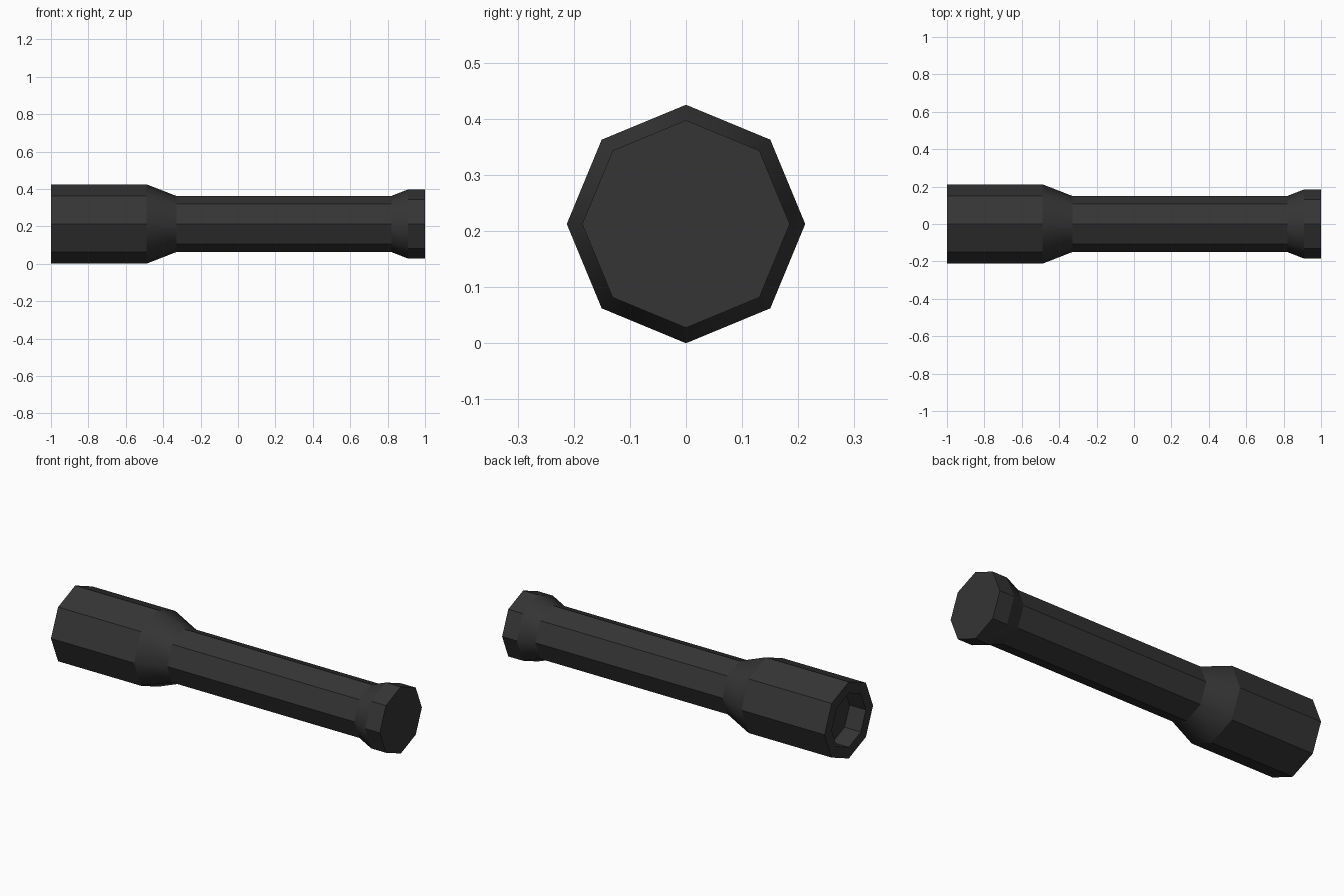
import bpy, bmesh, math

if "Cube" in bpy.data.objects:
    bpy.data.objects.remove(bpy.data.objects["Cube"])

SIDES, R = 8, 0.2125

black = bpy.data.materials.new("dark grey metal")
black.diffuse_color = (0.035, 0.035, 0.035, 1)
black.use_nodes = True
black.node_tree.nodes["Principled BSDF"].inputs["Base Color"].default_value = black.diffuse_color

# Profile along the barrel axis (x, radius): recessed bore, sleeve, taper, tube, flare, rim
profile = [(-0.90, 0.15), (-1.0, 0.15), (-1.0, R), (-0.49, R),
           (-0.33, 0.15), (0.82, 0.15), (0.91, 0.185), (1.0, 0.185)]
cones = {3, 5}  # smooth-shaded tapered bands

bm = bmesh.new()
rings = []
for x, r in profile:
    rings.append([bm.verts.new((x, r * math.cos(i * math.tau / SIDES),
                                R + r * math.sin(i * math.tau / SIDES)))
                  for i in range(SIDES)])
for k in range(len(rings) - 1):
    a, b = rings[k], rings[k + 1]
    for i in range(SIDES):
        j = (i + 1) % SIDES
        f = bm.faces.new((a[i], a[j], b[j], b[i]))
        f.smooth = k in cones
# Bore floor and end cap
bm.faces.new(rings[0])
bm.faces.new(rings[-1])
bmesh.ops.recalc_face_normals(bm, faces=bm.faces)
# Keep edges sharp except between faces of the same tapered band
for e in bm.edges:
    e.smooth = all(f.smooth for f in e.link_faces)

mesh = bpy.data.meshes.new("barrel")
bm.to_mesh(mesh)
bm.free()
mesh.materials.append(black)
obj = bpy.data.objects.new("barrel", mesh)
bpy.context.collection.objects.link(obj)
